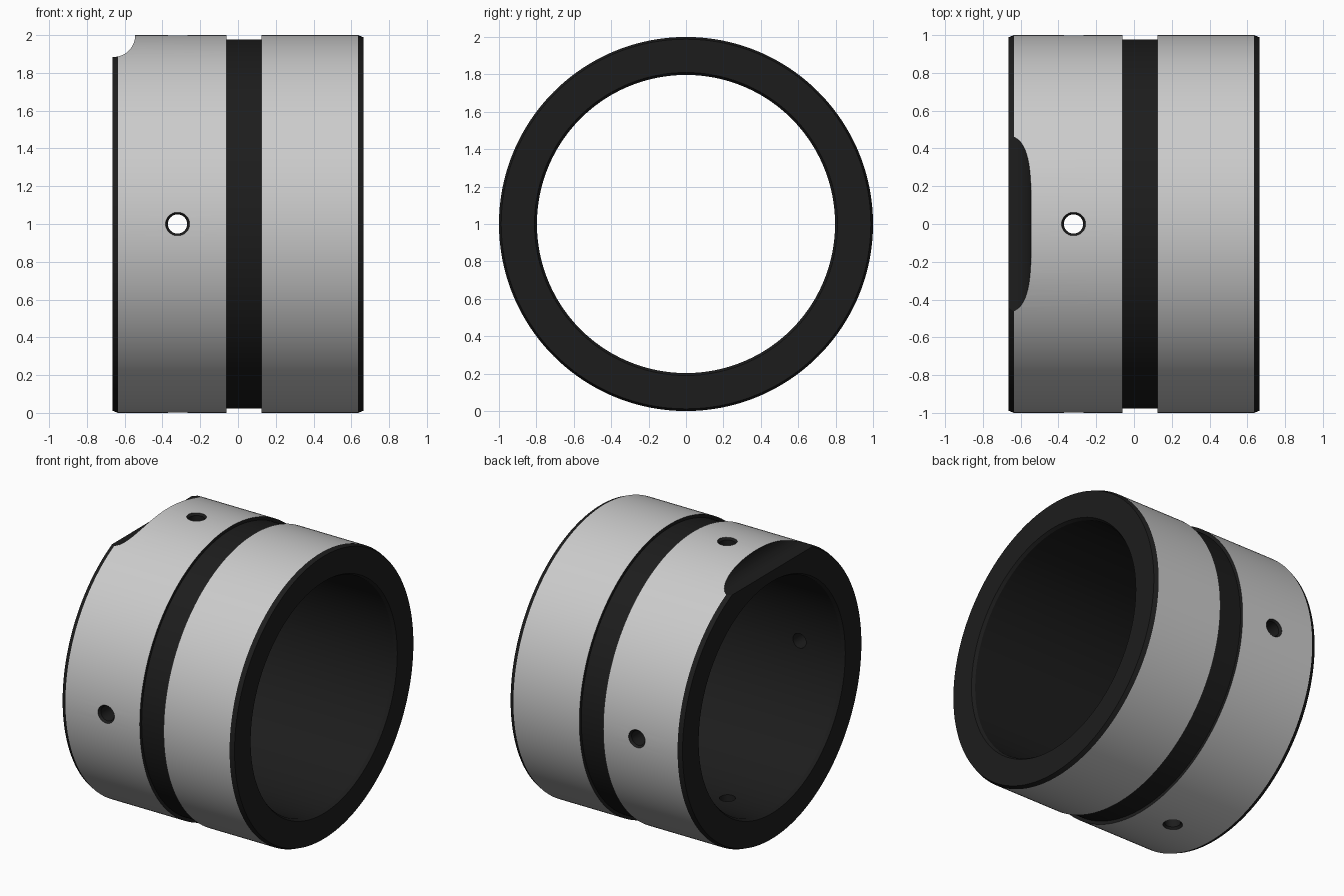
import bpy, bmesh, math
from mathutils import Matrix

if "Cube" in bpy.data.objects:
    bpy.data.objects.remove(bpy.data.objects["Cube"])

black = bpy.data.materials.new("black_finish")
black.diffuse_color = (0.012, 0.012, 0.012, 1)
black.use_nodes = True
black.node_tree.nodes["Principled BSDF"].inputs["Base Color"].default_value = black.diffuse_color


def revolve(name, profile, steps, closed, matrix, grey=()):
    """Spin (x, radius) points about x; strips listed in grey stay unpainted."""
    bm = bmesh.new()
    rings = []
    for i in range(steps):
        a = 2 * math.pi * i / steps
        rings.append([bm.verts.new((x, r * math.sin(a), r * math.cos(a))) for x, r in profile])
    n = len(profile)
    for i in range(steps):
        p, q = rings[i], rings[(i + 1) % steps]
        for j in range(n if closed else n - 1):
            k = (j + 1) % n
            f = bm.faces.new((p[j], p[k], q[k], q[j]))
            f.material_index = 0 if j in grey else 1
    if not closed:
        for j in (0, n - 1):
            bm.faces.new([r[j] for r in rings]).material_index = 1
    bmesh.ops.recalc_face_normals(bm, faces=bm.faces[:])
    bm.transform(matrix)
    me = bpy.data.meshes.new(name)
    bm.to_mesh(me)
    bm.free()
    me.materials.append(None)
    me.materials.append(black)
    ob = bpy.data.objects.new(name, me)
    bpy.context.collection.objects.link(ob)
    return ob


# Bushing body: chamfered ends, grey outer lands, black groove and bore
L, R = 0.665, 1.0
profile = [(-L, 0.988), (-0.635, R), (-0.06, R), (-0.06, 0.978), (0.125, 0.978),
           (0.125, R), (0.635, R), (L, 0.988), (L, 0.81), (0.645, 0.797),
           (-0.645, 0.797), (-L, 0.81)]
ring = revolve("bearing_sleeve", profile, 192, True, Matrix.Translation((0, 0, 1)), grey=(1, 5))

# Countersunk oil holes through both walls, vertical and front-to-back
hole = [(-1.1, 0.064), (-R, 0.064), (-0.985, 0.051), (0.985, 0.051), (R, 0.064), (1.1, 0.064)]
centre = Matrix.Translation((-0.32, 0, 1))
cutters = [revolve("oil_hole_cutter", hole, 32, False,
                   centre @ Matrix.Rotation(math.pi / 2, 4, axis)) for axis in "YZ"]

# Scooped notch across the top of the left rim
cutters.append(revolve("notch_cutter", [(-0.8, 0.116), (0.8, 0.116)], 64, False,
                       Matrix.Translation((-0.66, 0, 2)) @ Matrix.Rotation(math.pi / 2, 4, "Z")))

bpy.context.view_layer.objects.active = ring
ring.select_set(True)
for c in cutters:
    mod = ring.modifiers.new("cut", "BOOLEAN")
    mod.operation = "DIFFERENCE"
    mod.solver = "EXACT"
    mod.object = c
    bpy.ops.object.modifier_apply(modifier=mod.name)
    bpy.data.objects.remove(c)

bpy.ops.object.shade_smooth_by_angle(angle=math.radians(20))
